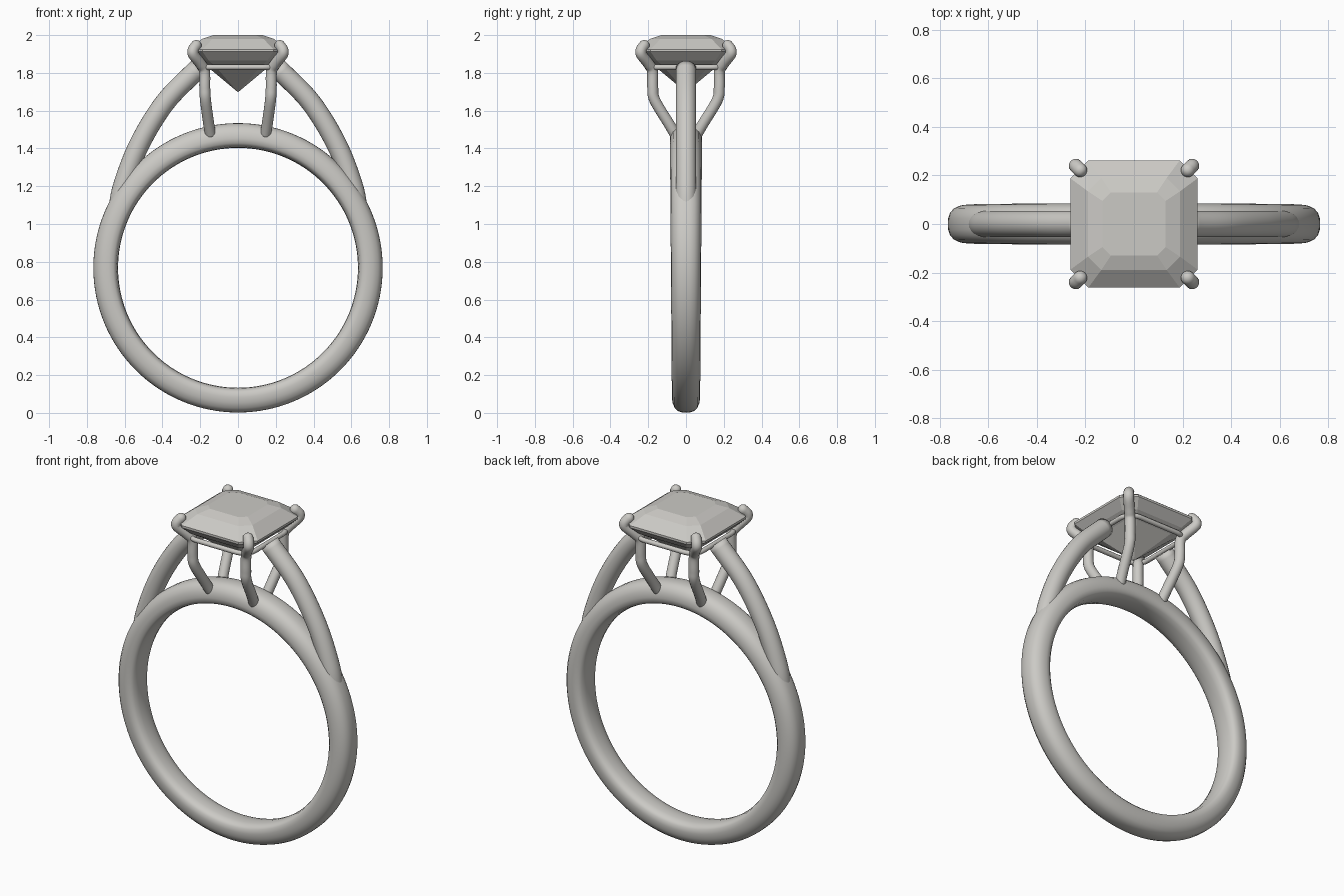
import bpy, bmesh, math
from mathutils import Vector

if "Cube" in bpy.data.objects:
    bpy.data.objects.remove(bpy.data.objects["Cube"])

metal = bpy.data.materials.new("warm_grey")
metal.use_nodes = True
GREY = (0.60, 0.59, 0.56, 1)
metal.diffuse_color = GREY
metal.node_tree.nodes["Principled BSDF"].inputs["Base Color"].default_value = GREY


def loft(name, rings, close_rings=False, cap=False, smooth=True):
    """Skin a list of equally sized point loops."""
    bm = bmesh.new()
    rows = [[bm.verts.new(p) for p in ring] for ring in rings]
    n = len(rows[0])
    for i in range(len(rows) if close_rings else len(rows) - 1):
        a, b = rows[i], rows[(i + 1) % len(rows)]
        for j in range(n):
            k = (j + 1) % n
            bm.faces.new((a[j], a[k], b[k], b[j]))
    if cap:
        bm.faces.new(rows[0])
        bm.faces.new(rows[-1])
    bmesh.ops.remove_doubles(bm, verts=bm.verts, dist=0.0005)
    bmesh.ops.recalc_face_normals(bm, faces=bm.faces)
    me = bpy.data.meshes.new(name)
    bm.to_mesh(me)
    bm.free()
    me.materials.append(metal)
    me.polygons.foreach_set("use_smooth", [smooth] * len(me.polygons))
    ob = bpy.data.objects.new(name, me)
    bpy.context.collection.objects.link(ob)
    return ob


def spline(points, steps=8):
    """Catmull-Rom samples through the points."""
    p = [Vector(q) for q in points]
    p = [2 * p[0] - p[1]] + p + [2 * p[-1] - p[-2]]
    out = []
    for a, b, c, d in zip(p, p[1:], p[2:], p[3:]):
        for s in range(steps):
            t = s / steps
            out.append(0.5 * (2 * b + (c - a) * t + (2 * a - 5 * b + 4 * c - d) * t * t
                              + (3 * b - a - 3 * c + d) * t ** 3))
    return out + [p[-2]]


def tube(name, path, radius, closed=False, side=Vector((0, 1, 0)), round_end=False, sides=16):
    """Sweep a circle along a path, optionally with a domed far end."""
    rings = []
    n = len(path)

    def circle(c, tangent, r):
        u = tangent.cross(side).normalized()
        v = tangent.cross(u).normalized()
        return [c + r * (u * math.cos(w) + v * math.sin(w))
                for w in (2 * math.pi * k / sides for k in range(sides))]

    for i, c in enumerate(path):
        if closed:
            t = path[(i + 1) % n] - path[i - 1]
        else:
            t = path[min(i + 1, n - 1)] - path[max(i - 1, 0)]
        t.normalize()
        rings.append(circle(c, t, radius))
    if round_end:
        for k in range(1, 6):
            w = k * math.pi / 12
            rings.append(circle(path[-1] + t * radius * math.sin(w), t, radius * math.cos(w)))
    return loft(name, rings, close_rings=closed, cap=not closed)


# Band: rounded outside, gently curved inside, a little narrower at the bottom
half = [(0.766, 0), (0.765, .025), (0.758, .048), (0.742, .068), (0.715, .081),
        (0.685, .085), (0.660, .081), (0.645, .066), (0.638, .035), (0.635, 0)]
section = half + [(r, -y) for r, y in half[-2:0:-1]]
rings = []
for i in range(128):
    a = 2 * math.pi * i / 128
    width = 0.94 + 0.06 * math.sin(a)
    rings.append([Vector((r * math.cos(a), y * width, 0.768 + r * math.sin(a)))
                  for r, y in section])
loft("band", rings, close_rings=True)

# Shoulders arching from the band up to the setting
for sx, label in ((1, "left"), (-1, "right")):
    arch = spline([(sx * .635, 0, 1.06), (sx * .608, 0, 1.2), (sx * .523, 0, 1.42),
                   (sx * .385, 0, 1.645), (sx * .21, 0, 1.825)])
    tube(label + "_shoulder", arch, 0.054, sides=24)

# Four claws, splayed at the base and hooked over the stone
for sx, lx in ((1, "left"), (-1, "right")):
    for sy, ly in ((-1, "front"), (1, "back")):
        claw = spline([(sx * x, sy * y, z) for x, y, z in (
            (.145, .055, 1.47), (.155, .09, 1.53), (.172, .165, 1.655), (.176, .176, 1.72),
            (.178, .178, 1.81), (.2, .2, 1.85), (.235, .235, 1.895),
            (.238, .238, 1.92), (.222, .222, 1.945))], 6)
        tube(f"{ly}_{lx}_claw", claw, 0.029, side=Vector((sx, -sy, 0)), round_end=True)

# Thin rail joining the claws
path = []
for q in range(4):
    mid = math.pi / 4 + q * math.pi / 2
    corner = Vector((math.copysign(.13, math.cos(mid)), math.copysign(.13, math.sin(mid)), 1.83))
    for k in range(9):
        w = q * math.pi / 2 + k * math.pi / 16
        path.append(corner + 0.075 * Vector((math.cos(w), math.sin(w), 0)))
tube("setting_rail", path, 0.014, closed=True, side=Vector((0, 0, 1)), sides=12)


# Step-cut stone with clipped corners
def octagon(h, c, z):
    loop = [(h, h - c), (h - c, h), (c - h, h), (-h, h - c),
            (-h, c - h), (c - h, -h), (h - c, -h), (h, c - h)]
    return [Vector((x, y, z)) for x, y in loop]


levels = [(.13, .035, 2.0), (.19, .055, 1.98), (.262, .074, 1.925), (.262, .074, 1.912),
          (.215, .06, 1.865), (.165, .045, 1.835), (.003, .001, 1.70)]
loft("stone", [octagon(*lv) for lv in levels], cap=True, smooth=False)
